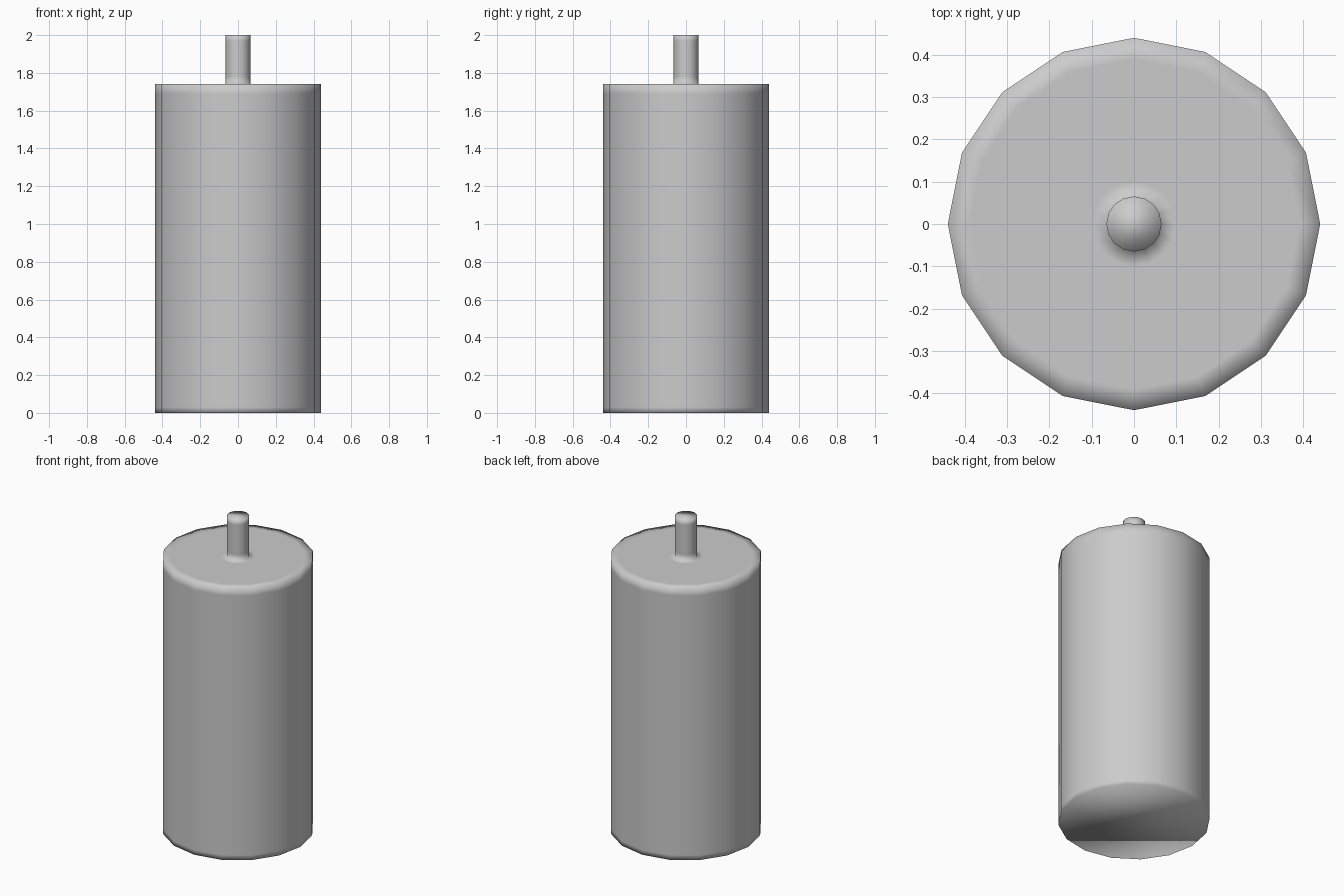
import bpy, bmesh
from math import cos, sin, tau

if "Cube" in bpy.data.objects:
    bpy.data.objects.remove(bpy.data.objects["Cube"])

SIDES = 16

# Outline (radius, height): wax body, top face, then wick, with support loops
PROFILE = [(0.44, 0), (0.44, 0.03), (0.44, 1.69), (0.44, 1.74),
           (0.39, 1.74), (0.10, 1.74), (0.065, 1.74),
           (0.065, 1.78), (0.065, 1.97), (0.065, 2.0)]


def lathe(name, profile):
    bm = bmesh.new()
    rings = [[bm.verts.new((r * cos(tau * i / SIDES), r * sin(tau * i / SIDES), z))
              for i in range(SIDES)] for r, z in profile]
    for low, high in zip(rings, rings[1:]):
        for i in range(SIDES):
            j = (i + 1) % SIDES
            bm.faces.new((low[i], low[j], high[j], high[i]))
    # Flat end caps
    bm.faces.new(rings[0][::-1])
    bm.faces.new(rings[-1])
    for f in bm.faces:
        f.smooth = True
    mesh = bpy.data.meshes.new(name)
    bm.to_mesh(mesh)
    bm.free()
    obj = bpy.data.objects.new(name, mesh)
    bpy.context.collection.objects.link(obj)
    return obj


# Candle body and wick as one continuous smooth surface
lathe("candle_with_wick", PROFILE)
